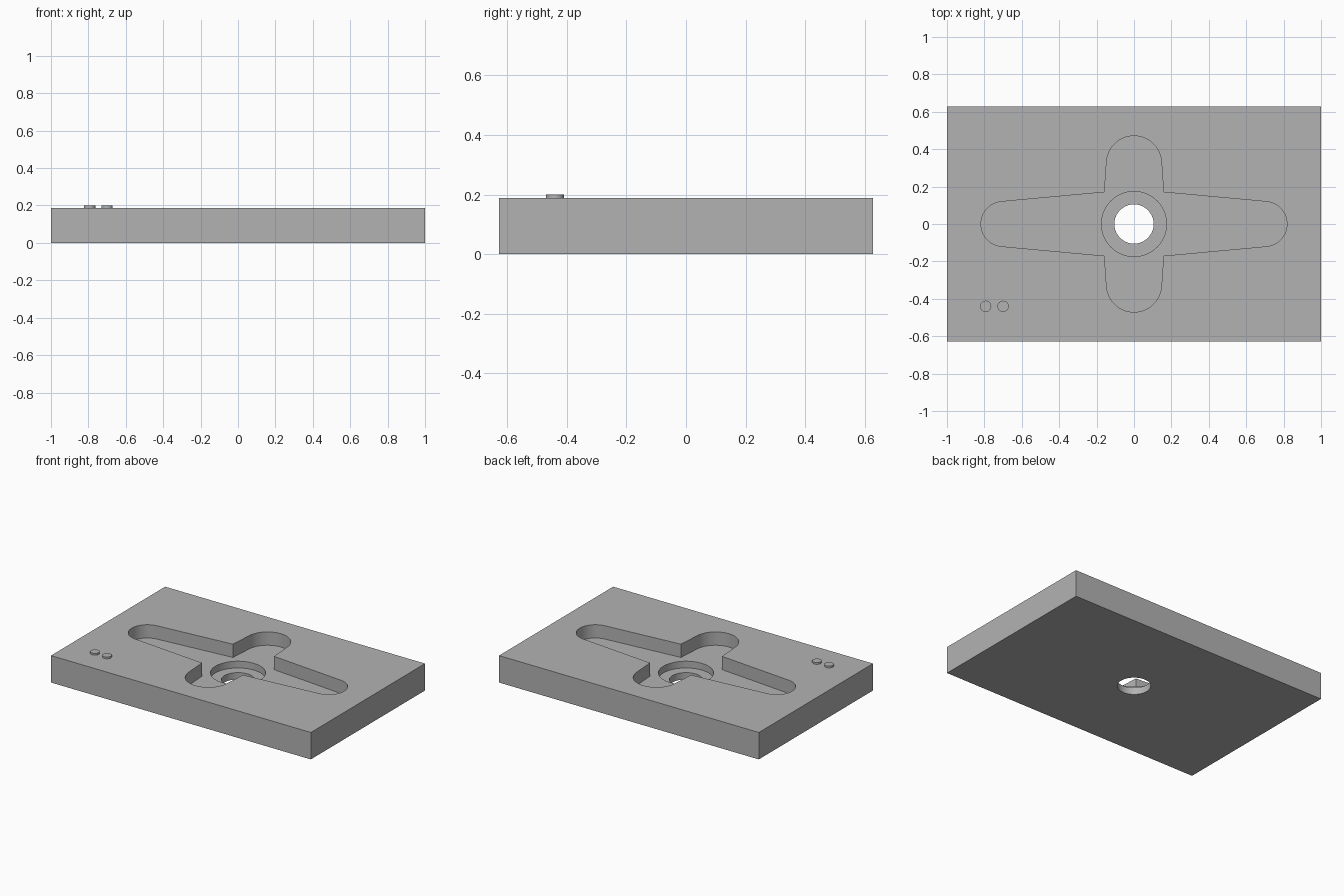
import bpy, bmesh
from math import cos, sin, radians, pi

if "Cube" in bpy.data.objects:
    bpy.data.objects.remove(bpy.data.objects["Cube"], do_unlink=True)

LENGTH, WIDTH, TOP = 2.0, 1.255, 0.1875
POCKET_Z, BORE_Z = 0.095, 0.048

grey = bpy.data.materials.new("plain grey")
grey.use_nodes = True
colour = (0.45, 0.45, 0.45, 1)
grey.diffuse_color = colour
grey.node_tree.nodes["Principled BSDF"].inputs["Base Color"].default_value = colour


def prism(name, outline, z0, z1):
    """Extrude a closed outline from z0 up to z1."""
    bm = bmesh.new()
    face = bm.faces.new([bm.verts.new((x, y, z0)) for x, y in outline])
    up = bmesh.ops.extrude_face_region(bm, geom=[face])["geom"]
    bmesh.ops.translate(bm, vec=(0, 0, z1 - z0),
                        verts=[v for v in up if isinstance(v, bmesh.types.BMVert)])
    bmesh.ops.recalc_face_normals(bm, faces=bm.faces)
    mesh = bpy.data.meshes.new(name)
    bm.to_mesh(mesh)
    bm.free()
    mesh.materials.append(grey)
    obj = bpy.data.objects.new(name, mesh)
    bpy.context.collection.objects.link(obj)
    return obj


def arc(cx, cy, r, start, end, steps):
    angles = [radians(start + (end - start) * i / steps) for i in range(steps + 1)]
    return [(cx + r * cos(a), cy + r * sin(a)) for a in angles]


def circle(r, cx=0, cy=0, steps=64):
    return arc(cx, cy, r, 0, 360, steps)[:-1]


def cross_outline():
    """One quadrant of the four tapered round-ended arms, mirrored around."""
    quarter = arc(0.698, 0, 0.12, 0, 85, 16) + [(0.158, 0.17)] + arc(0, 0.324, 0.147, 4, 90, 16)
    half = quarter + [(-x, y) for x, y in reversed(quarter[:-1])]
    return half + [(x, -y) for x, y in reversed(half[1:-1])]


def activate(obj):
    bpy.ops.object.select_all(action="DESELECT")
    obj.select_set(True)
    bpy.context.view_layer.objects.active = obj


# Base plate
hx, hy = LENGTH / 2, WIDTH / 2
plate = prism("base_plate", [(-hx, -hy), (hx, -hy), (hx, hy), (-hx, hy)], 0, TOP)

# Cross pocket, counterbore and through hole
cutters = [
    prism("pocket_cutter", cross_outline(), POCKET_Z, 0.3),
    prism("counterbore_cutter", circle(0.174), BORE_Z, 0.25),
    prism("hole_cutter", circle(0.105), -0.1, 0.2),
]
for cutter in cutters:
    cutter.hide_render = True
    activate(plate)
    cut = plate.modifiers.new(cutter.name, "BOOLEAN")
    cut.operation, cut.solver, cut.object = "DIFFERENCE", "EXACT", cutter
    bpy.ops.object.modifier_apply(modifier=cut.name)
    bpy.data.objects.remove(cutter, do_unlink=True)

# Two small locating studs near the front right corner
studs = [prism(f"stud_{i + 1}", circle(0.03, x, -0.44, 32), TOP - 0.005, 0.2)
         for i, x in enumerate((-0.793, -0.7))]

for obj in [plate] + studs:
    activate(obj)
    bpy.ops.object.shade_smooth_by_angle(angle=radians(30))
